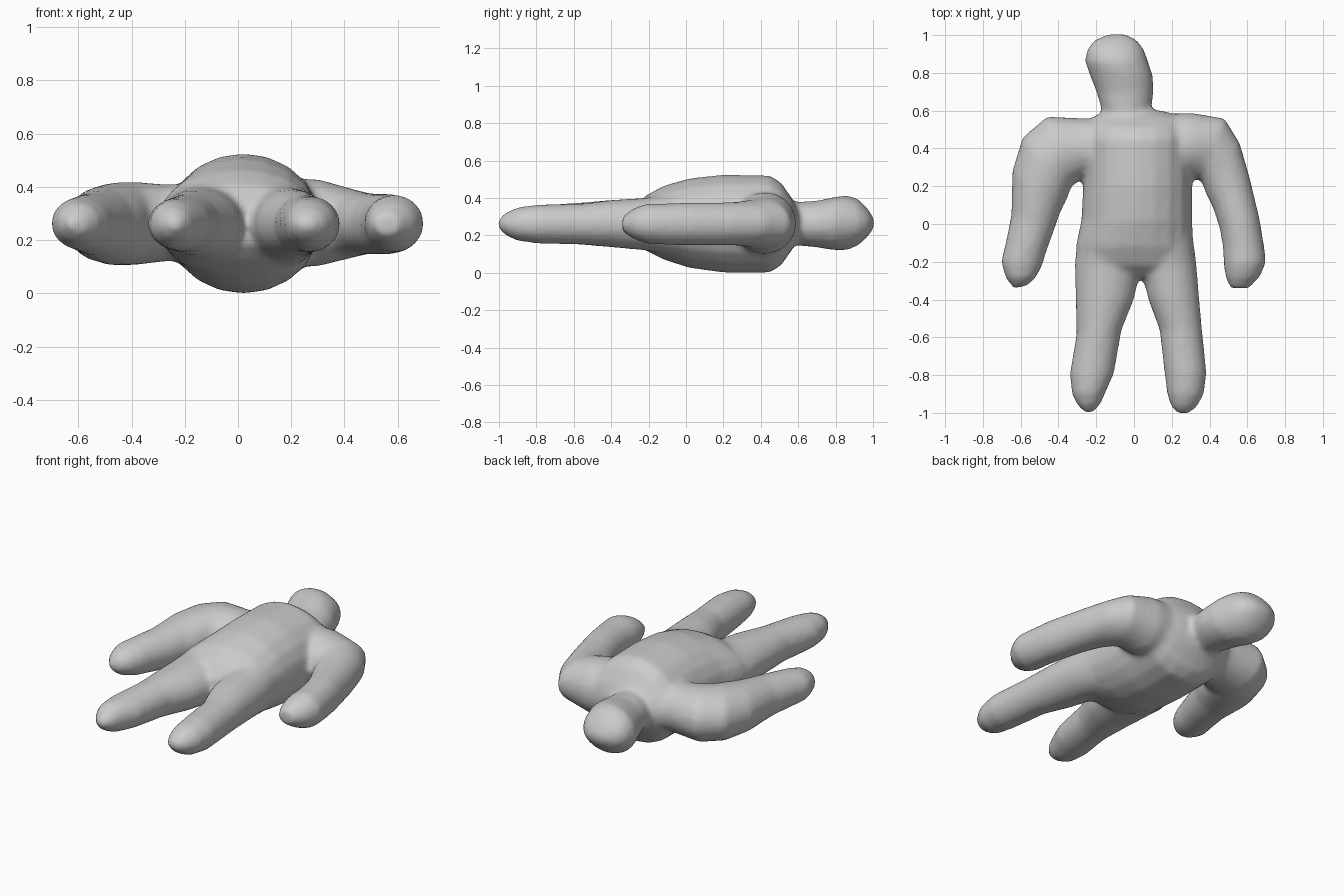
import bpy, bmesh, math
from mathutils import Vector

cube = bpy.data.objects.get("Cube")
if cube:
    bpy.data.objects.remove(cube, do_unlink=True)

grey = bpy.data.materials.new("plain grey")
grey.use_nodes = True
COLOUR = (0.6, 0.6, 0.6, 1)
grey.diffuse_color = COLOUR
grey.node_tree.nodes["Principled BSDF"].inputs["Base Color"].default_value = COLOUR

SIDES = 20


def add_limb(bm, rings):
    """Loft ellipses; each is one edge (x, y), the other edge (x, y), low z, high z."""
    loops = []
    for ax, ay, bx, by, low, high in rings:
        centre = Vector(((ax + bx) / 2, (ay + by) / 2, (low + high) / 2))
        across = Vector(((bx - ax) / 2, (by - ay) / 2, 0))
        up = Vector((0, 0, (high - low) / 2))
        angles = [2 * math.pi * i / SIDES for i in range(SIDES)]
        loops.append([bm.verts.new(centre + across * math.cos(a) + up * math.sin(a))
                      for a in angles])
    for one, two in zip(loops, loops[1:]):
        for i in range(SIDES):
            j = (i + 1) % SIDES
            bm.faces.new((one[i], one[j], two[j], two[i]))
    bm.faces.new(loops[0][::-1])
    bm.faces.new(loops[-1])


torso = [
    (-0.15, 0.60, 0.15, 0.60, 0.18, 0.34),
    (-0.22, 0.565, 0.27, 0.565, 0.12, 0.40),
    (-0.26, 0.51, 0.30, 0.51, 0.04, 0.48),
    (-0.27, 0.45, 0.31, 0.45, 0.00, 0.52),
    (-0.27, 0.20, 0.31, 0.20, 0.00, 0.525),
    (-0.28, 0.02, 0.31, 0.02, 0.025, 0.505),
    (-0.31, -0.12, 0.315, -0.12, 0.07, 0.465),
    (-0.30, -0.22, 0.32, -0.22, 0.12, 0.41),
    (-0.18, -0.28, 0.20, -0.28, 0.18, 0.34),
]
head = [
    (-0.16, 0.48, 0.09, 0.48, 0.16, 0.36),
    (-0.17, 0.60, 0.09, 0.60, 0.145, 0.38),
    (-0.20, 0.70, 0.105, 0.70, 0.135, 0.385),
    (-0.235, 0.79, 0.10, 0.79, 0.12, 0.405),
    (-0.26, 0.86, 0.075, 0.86, 0.12, 0.415),
    (-0.25, 0.92, 0.055, 0.92, 0.145, 0.395),
    (-0.215, 0.97, 0.02, 0.97, 0.19, 0.345),
    (-0.14, 1.005, -0.04, 1.005, 0.24, 0.29),
]
right_arm = [
    (-0.10, 0.56, -0.10, 0.24, 0.12, 0.41),
    (-0.27, 0.56, -0.27, 0.24, 0.12, 0.41),
    (-0.46, 0.57, -0.33, 0.20, 0.105, 0.42),
    (-0.59, 0.46, -0.355, 0.13, 0.105, 0.415),
    (-0.645, 0.28, -0.39, 0.06, 0.12, 0.40),
    (-0.65, 0.05, -0.425, -0.04, 0.14, 0.38),
    (-0.68, -0.10, -0.465, -0.15, 0.155, 0.37),
    (-0.705, -0.20, -0.485, -0.22, 0.165, 0.36),
    (-0.68, -0.285, -0.52, -0.285, 0.19, 0.34),
    (-0.64, -0.34, -0.57, -0.33, 0.23, 0.29),
]
left_arm = [
    (0.10, 0.58, 0.10, 0.26, 0.10, 0.43),
    (0.30, 0.59, 0.30, 0.25, 0.10, 0.43),
    (0.48, 0.56, 0.355, 0.23, 0.13, 0.395),
    (0.56, 0.43, 0.385, 0.15, 0.145, 0.38),
    (0.61, 0.26, 0.42, 0.08, 0.145, 0.375),
    (0.665, 0.03, 0.455, -0.03, 0.145, 0.375),
    (0.69, -0.12, 0.47, -0.12, 0.15, 0.37),
    (0.70, -0.20, 0.475, -0.22, 0.155, 0.37),
    (0.67, -0.275, 0.485, -0.285, 0.18, 0.345),
    (0.61, -0.34, 0.51, -0.34, 0.22, 0.30),
]
right_leg = [
    (-0.29, -0.05, 0.00, -0.05, 0.09, 0.43),
    (-0.315, -0.20, 0.035, -0.25, 0.12, 0.40),
    (-0.31, -0.38, 0.00, -0.40, 0.135, 0.39),
    (-0.305, -0.58, -0.065, -0.56, 0.15, 0.375),
    (-0.34, -0.79, -0.105, -0.79, 0.16, 0.36),
    (-0.33, -0.90, -0.145, -0.88, 0.17, 0.35),
    (-0.30, -0.96, -0.175, -0.95, 0.20, 0.32),
    (-0.26, -1.00, -0.21, -0.995, 0.24, 0.28),
]
left_leg = [
    (0.00, -0.05, 0.31, -0.05, 0.09, 0.43),
    (0.04, -0.25, 0.33, -0.20, 0.12, 0.40),
    (0.075, -0.40, 0.345, -0.38, 0.135, 0.39),
    (0.135, -0.56, 0.36, -0.55, 0.15, 0.37),
    (0.16, -0.78, 0.385, -0.79, 0.155, 0.365),
    (0.175, -0.90, 0.37, -0.90, 0.17, 0.35),
    (0.195, -0.965, 0.335, -0.965, 0.20, 0.32),
    (0.23, -1.005, 0.29, -1.005, 0.24, 0.28),
]

# Overlapping limbs gathered in one figure
bm = bmesh.new()
for limb in (torso, head, right_arm, left_arm, right_leg, left_leg):
    part = bmesh.new()
    add_limb(part, limb)
    bmesh.ops.recalc_face_normals(part, faces=part.faces)
    temp = bpy.data.meshes.new("limb")
    part.to_mesh(temp)
    part.free()
    bm.from_mesh(temp)
    bpy.data.meshes.remove(temp)
mesh = bpy.data.meshes.new("lying_figure")
bm.to_mesh(mesh)
bm.free()
mesh.materials.append(grey)
figure = bpy.data.objects.new("lying_figure", mesh)
bpy.context.collection.objects.link(figure)

# Fuse the limbs into a single skin and soften the joints
fuse = figure.modifiers.new("fuse", "REMESH")
fuse.mode = "VOXEL"
fuse.voxel_size = 0.016
fuse.use_smooth_shade = True
soften = figure.modifiers.new("soften", "SMOOTH")
soften.factor = 0.5
soften.iterations = 8
